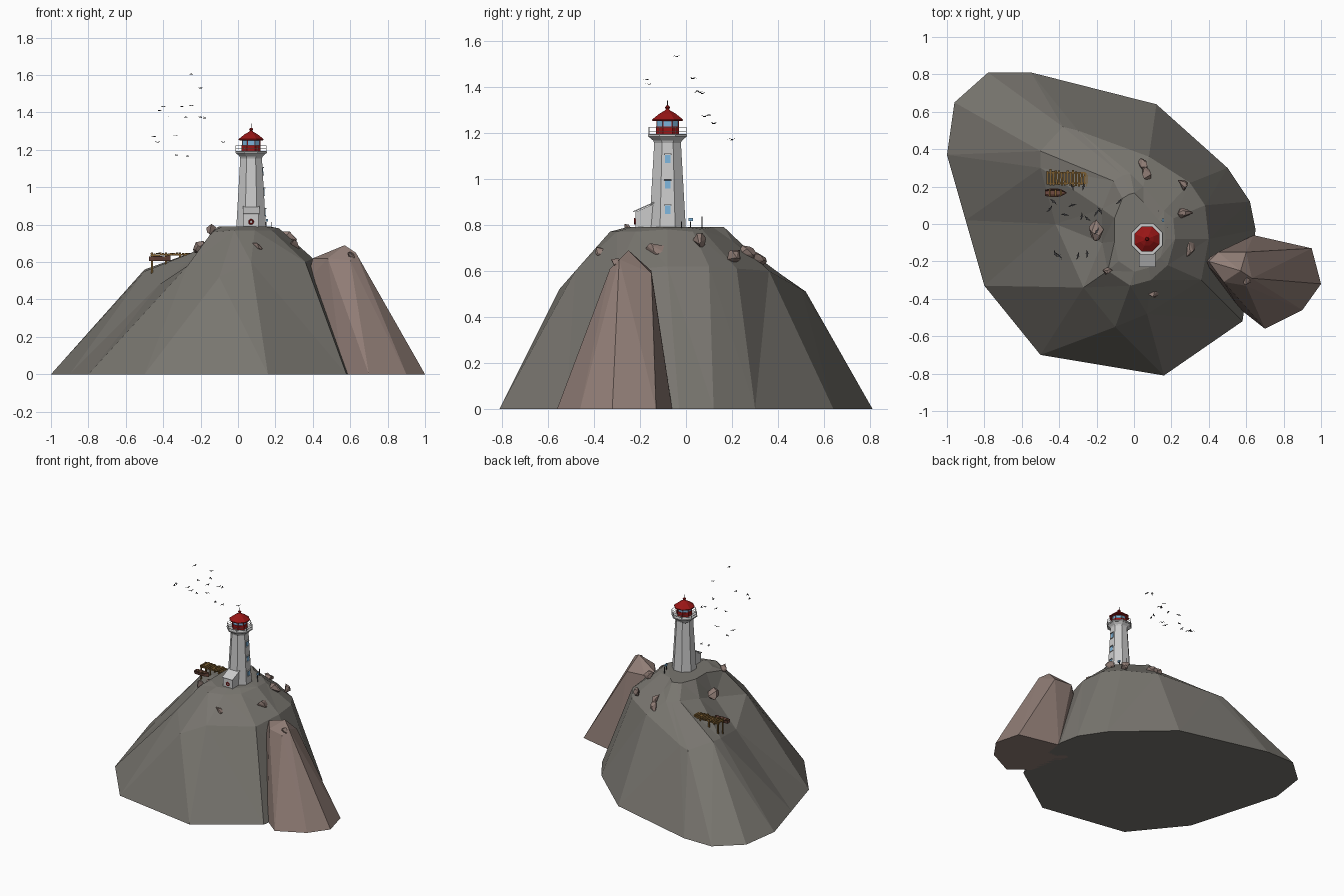
import bpy, bmesh, math, random
from mathutils import Vector, Matrix

if "Cube" in bpy.data.objects:
    bpy.data.objects.remove(bpy.data.objects["Cube"])

random.seed(7)


def material(name, r, g, b):
    m = bpy.data.materials.new(name)
    m.diffuse_color = (r, g, b, 1)
    m.use_nodes = True
    m.node_tree.nodes["Principled BSDF"].inputs["Base Color"].default_value = m.diffuse_color
    return m


ROCK = material("grey_rock", 0.19, 0.18, 0.16)
PINK = material("pink_rock", 0.28, 0.205, 0.18)
WHITE = material("white_paint", 0.62, 0.62, 0.62)
RED = material("red_paint", 0.32, 0.008, 0.008)
GLASS = material("blue_glass", 0.2, 0.45, 0.7)
WOOD = material("dock_wood", 0.2, 0.11, 0.03)
HULL = material("boat_wood", 0.16, 0.07, 0.05)
DARK = material("dark_metal", 0.05, 0.05, 0.055)


def finish(name, bm, mat):
    bmesh.ops.recalc_face_normals(bm, faces=bm.faces)
    me = bpy.data.meshes.new(name)
    bm.to_mesh(me)
    bm.free()
    me.materials.append(mat)
    ob = bpy.data.objects.new(name, me)
    bpy.context.collection.objects.link(ob)
    return ob


def skin(bm, rings, closed=True):
    vs = [[bm.verts.new(p) for p in ring] for ring in rings]
    n = len(vs[0])
    for a, b in zip(vs, vs[1:]):
        for i in range(n if closed else n - 1):
            j = (i + 1) % n
            bm.faces.new((a[i], a[j], b[j], b[i]))
    return vs


def hull(name, points, mat):
    bm = bmesh.new()
    vs = [bm.verts.new(p) for p in points]
    res = bmesh.ops.convex_hull(bm, input=vs)
    bmesh.ops.delete(bm, geom=[v for v in bm.verts if not v.link_faces], context='VERTS')
    return finish(name, bm, mat)


def box(bm, centre, size, rot=None):
    m = Matrix.Translation(centre) @ (rot or Matrix()) @ Matrix.Diagonal((*size, 1))
    bmesh.ops.create_cube(bm, size=1, matrix=m)


def beam(bm, p, q, t):
    p, q = Vector(p), Vector(q)
    rot = (q - p).to_track_quat('Z', 'Y').to_matrix().to_4x4()
    box(bm, (p + q) / 2, (t, t, (q - p).length), rot)


# Main island: base, middle and shoulder point for each column around it
columns = [
    ((-.80, -.33), (-.27, -.34, .58), (-.14, -.25, .76)),
    ((-.50, -.70), (-.10, -.55, .52), (-.02, -.33, .77)),
    ((.16, -.81), (.07, -.48, .60), (.09, -.30, .77)),
    ((.58, -.52), (.36, -.30, .60), (.18, -.22, .77)),
    ((.65, -.03), (.40, -.08, .62), (.22, -.08, .78)),
    ((.62, .12), (.38, .10, .62), (.21, .03, .77)),
    ((.50, .30), (.30, .22, .61), (.16, .07, .78)),
    ((.12, .64), (.08, .36, .60), (.05, .20, .73)),
    ((-.55, .81), (-.30, .50, .52), (-.02, .27, .69)),
    ((-.78, .81), (-.38, .52, .51), (-.06, .26, .69)),
    ((-.96, .65), (-.50, .39, .56), (-.11, .23, .70)),
    ((-1.0, .37), (-.50, .30, .55), (-.17, .08, .68)),
    ((-.90, .02), (-.42, .00, .48), (-.17, -.10, .62)),
]
bm = bmesh.new()
base = [(*c[0], 0) for c in columns]
plateau = [(*Vector(c[2][:2]).lerp(Vector((.05, -.08)), .3), .79) for c in columns]
vs = skin(bm, [base, [c[1] for c in columns], [c[2] for c in columns], plateau])
bm.faces.new(vs[0])
bm.faces.new(vs[-1])
bmesh.ops.triangulate(bm, faces=bm.faces)
finish("main_island", bm, ROCK)

# Pink sea stack leaning on the island
hull("sea_stack", [
    (.56, -.45, 0), (.70, -.56, 0), (.90, -.46, 0), (1, -.32, 0), (.95, -.13, 0),
    (.64, -.06, 0), (.48, -.15, 0), (.37, -.20, .50), (.40, -.20, .62), (.45, -.15, .6),
    (.57, -.25, .69), (.63, -.29, .65), (.60, -.33, .61), (.48, -.31, .62), (.60, -.15, .59)], PINK)

# Loose boulders: position, length, heading
boulders = [((.11, -.35, .675), .055, 1.0), ((.29, -.13, .69), .055, .9), ((.27, .055, .73), .05, -.2),
            ((.26, .21, .665), .045, -.6), ((.05, .31, .65), .045, 2.0), ((.065, .26, .68), .05, 1.9),
            ((-.2, -.03, .67), .065, 1.6), ((-.145, -.26, .775), .042, .5), ((.61, -.30, .635), .033, .8)]
for i, (pos, size, turn) in enumerate(boulders):
    m = (Matrix.Translation(pos) @ Matrix.Rotation(turn, 4, 'Z') @ Matrix.Rotation(.4, 4, 'Y')
         @ Matrix.Diagonal((size, size * .62, size * .68, 1)))
    pts = [m @ Vector([random.gauss(0, 1) for _ in range(3)]).normalized() for _ in range(14)]
    hull(f"boulder_{i + 1}", pts, PINK)

# Lighthouse: octagonal parts from (flat-side radius, height) profiles
CX, CY = .07, -.08


def octagon(r, z):
    k = r / math.cos(math.pi / 8)
    return [(CX + k * math.cos(a), CY + k * math.sin(a), z)
            for a in (math.pi / 8 + i * math.pi / 4 for i in range(8))]


def tower_part(name, profile, mat):
    bm = bmesh.new()
    vs = skin(bm, [octagon(r, z) for r, z in profile])
    bm.faces.new(vs[0])
    bm.faces.new(vs[-1])
    return finish(name, bm, mat)


tower_part("tower", [(.08, .77), (.058, 1.155), (.062, 1.165), (.078, 1.18)], WHITE)
tower_part("gallery_deck", [(.08, 1.18), (.084, 1.184), (.084, 1.192), (.08, 1.194)], WHITE)
tower_part("lantern_base", [(.05, 1.19), (.05, 1.226)], RED)
tower_part("lantern_glass", [(.046, 1.226), (.046, 1.258)], GLASS)
tower_part("lantern_roof", [(.055, 1.25), (.067, 1.252), (.067, 1.257), (.035, 1.283),
                            (.012, 1.296), (.007, 1.302), (.011, 1.31), (.005, 1.318)], RED)
bm = bmesh.new()
beam(bm, (CX, CY, 1.31), (CX, CY, 1.34), .003)
finish("roof_rod", bm, DARK)

# Lantern corner bars and gallery railing
bm = bmesh.new()
for p in octagon(.047, 1.224):
    beam(bm, p, (p[0], p[1], 1.256), .004)
finish("lantern_bars", bm, RED)
bm = bmesh.new()
for z in (1.206, 1.222):
    ring = octagon(.081, z)
    for i in range(8):
        beam(bm, ring[i], ring[(i + 1) % 8], .002)
for p in octagon(.081, 1.192):
    beam(bm, p, (p[0], p[1], 1.224), .003)
finish("gallery_railing", bm, WHITE)

# Three windows with hoods on the right side
panes, hoods = bmesh.new(), bmesh.new()
lean = Matrix.Rotation(-.057, 4, 'Y')
for z in (.865, .975, 1.085):
    x = CX + .08 - .022 * (z - .77) / .385
    box(panes, (x, CY, z), (.006, .024, .036), lean)
    box(hoods, (x + .002, CY, z + .021), (.012, .032, .005), lean)
    box(hoods, (x + .002, CY, z - .02), (.009, .03, .004), lean)
finish("windows", panes, GLASS)
finish("window_hoods", hoods, WHITE)

# Entrance porch with sloped roof and a lifebuoy
side = [(-.22, .77), (-.22, .855), (-.13, .895), (-.13, .77)]
hull("porch", [(x, y, z) for x in (.03, .11) for y, z in side], WHITE)
bm = bmesh.new()
box(bm, (.07, -.183, .877), (.088, .1, .005), Matrix.Rotation(.418, 4, 'X'))
finish("porch_roof", bm, WHITE)
bpy.ops.mesh.primitive_torus_add(location=(.07, -.223, .815), rotation=(math.pi / 2, 0, 0),
                                 major_radius=.011, minor_radius=.004, major_segments=16, minor_segments=6)
buoy = bpy.context.object
buoy.name = "lifebuoy"
buoy.data.materials.append(RED)

# Small posts and a blue viewer behind the tower
bm = bmesh.new()
for x, y in ((.13, .07), (.15, .02), (.18, -.02)):
    beam(bm, (x, y, .77), (x, y, .835 if y > .05 else .815), .004)
finish("posts", bm, DARK)
bm = bmesh.new()
box(bm, (.155, .02, .823), (.012, .02, .014))
finish("viewer", bm, GLASS)

# Dock: uneven planks on beams and posts
bm = bmesh.new()
for i in range(15):
    x = -.462 + i * .0152
    box(bm, (x, .245 + random.uniform(-.006, .006), .645 + random.uniform(-.002, .002)),
        (.011, .08 + random.uniform(-.012, .012), .006),
        Matrix.Rotation(random.uniform(-.08, .08), 4, 'Z'))
for y in (.217, .273):
    beam(bm, (-.468, y, .637), (-.2, y, .641), .008)
    for x in (-.46, -.385, -.31):
        beam(bm, (x, y, .54), (x, y, .652), .009)
finish("dock", bm, WOOD)

# Rowing boat beside the dock
bm = bmesh.new()
stations = [(-.475, .017), (-.45, .022), (-.42, .024), (-.39, .019), (-.372, .010), (-.36, .002)]
skin(bm, [[(x, .167 + s * w, z + (.006 if w < .012 and z > .61 else 0))
           for s, z in ((-1, .63), (-.65, .606), (.65, .606), (1, .63))] for x, w in stations], False)
bm.faces.new(bm.verts[:4]) if not bm.verts.ensure_lookup_table() else None
boat = finish("boat", bm, HULL)
boat.modifiers.new("thickness", 'SOLIDIFY').thickness = .004
bm = bmesh.new()
for x in (-.45, -.42, -.39):
    box(bm, (x, .167, .624), (.009, .036, .003))
finish("boat_seats", bm, WOOD)

# Flock of birds: a slim body with two bent wings each
flock = [(-.25, -.16, 1.605), (-.2, -.04, 1.53), (-.3, -.17, 1.43), (-.4, -.17, 1.43), (-.25, .03, 1.435),
         (-.42, -.16, 1.41), (-.37, .05, 1.38), (-.2, .06, 1.375), (-.28, .04, 1.375), (-.45, .08, 1.27),
         (-.33, .10, 1.275), (-.18, .07, 1.37), (-.43, .12, 1.24), (-.08, .12, 1.24), (-.27, .20, 1.165),
         (-.33, .20, 1.17)]
bm = bmesh.new()
for pos in flock:
    m = Matrix.Translation(pos) @ Matrix.Rotation(random.uniform(0, 6.28), 4, 'Z')
    beam(bm, m @ Vector((0, -.008, 0)), m @ Vector((0, .009, 0)), .003)
    for s in (-1, 1):
        p = [bm.verts.new(m @ Vector(c)) for c in
             ((0, .004, 0), (0, -.004, 0), (s * .011, -.003, .004), (s * .011, .004, .004), (s * .023, -.004, .001))]
        bm.faces.new((p[0], p[1], p[2], p[3]))
        bm.faces.new((p[3], p[2], p[4]))
finish("birds", bm, DARK)
